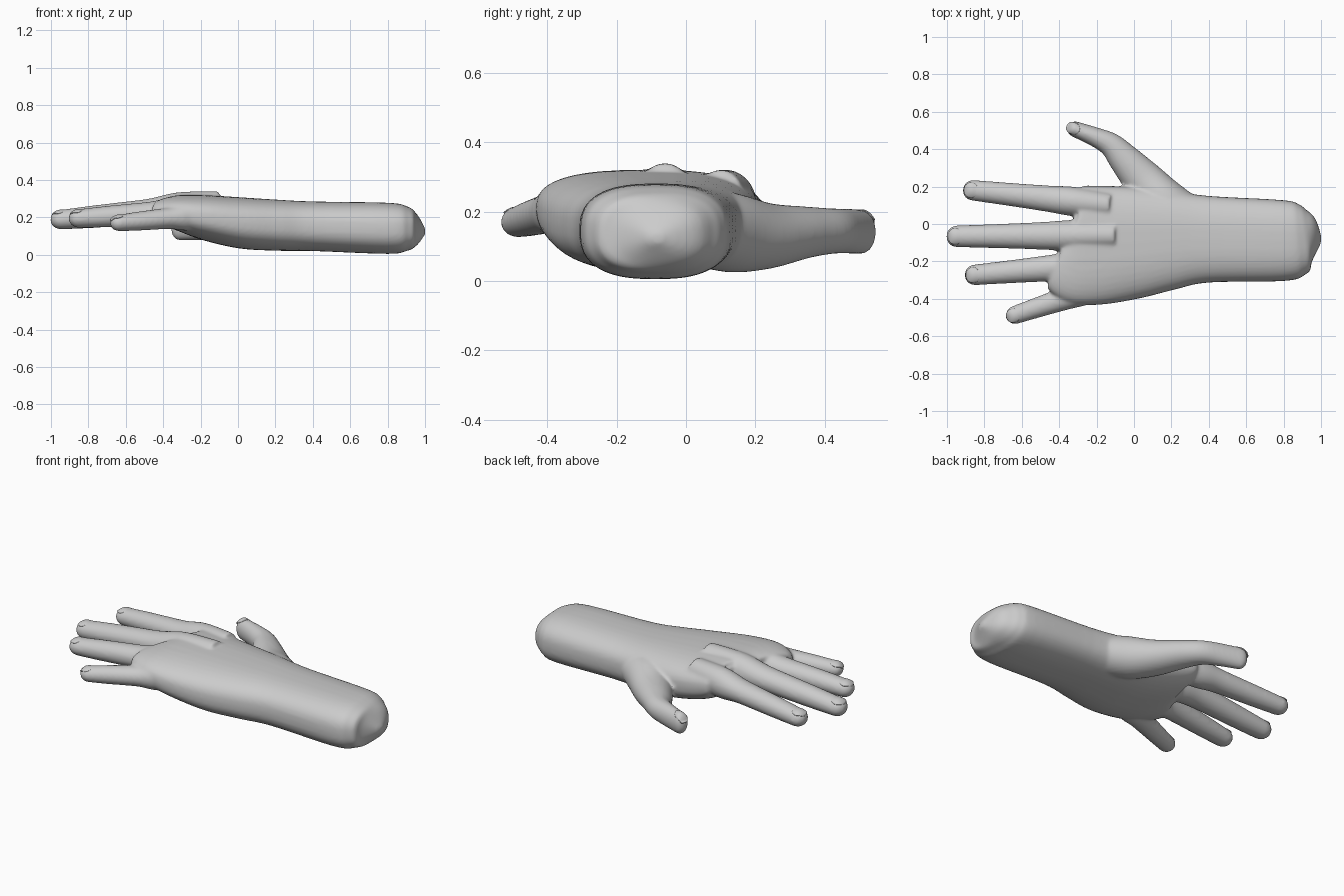
import bpy, bmesh, math
from mathutils import Vector

cube = bpy.data.objects.get("Cube")
if cube:
    bpy.data.objects.remove(cube)

skin = bpy.data.materials.new("plain grey")
skin.use_nodes = True
grey = (0.6, 0.6, 0.6, 1)
skin.diffuse_color = grey
skin.node_tree.nodes["Principled BSDF"].inputs["Base Color"].default_value = grey


def spline(rows, steps=5):
    """Catmull-Rom interpolation through rows of numbers."""
    rows = [Vector(row) for row in rows]
    padded = [rows[0]] + rows + [rows[-1]]
    path = []
    for before, start, end, after in zip(padded, padded[1:], padded[2:], padded[3:]):
        enter, leave = (end - before) / 2, (after - start) / 2
        for i in range(steps):
            t = i / steps
            ease = t * t * (3 - 2 * t)
            path.append(start.lerp(end, ease) + enter * t * (1 - t) ** 2
                        - leave * t * t * (1 - t))
    return path + [rows[-1]]


def heading(start, end):
    """Level direction from one row to another."""
    return Vector((end[0] - start[0], end[1] - start[1], 0)).normalized()


def loft(bm, rows, power=2, sides=40):
    """Skin of rounded sections; each row is x, y, z, half width, half height."""
    rings = []
    for i, row in enumerate(rows):
        way = heading(rows[max(i - 1, 0)], rows[min(i + 1, len(rows) - 1)])
        side = Vector((-way.y, way.x, 0))
        ring = []
        for k in range(sides):
            angle = math.tau * k / sides
            c, s = math.cos(angle), math.sin(angle)
            across = math.copysign(abs(c) ** (2 / power), c) * row[3]
            rise = math.copysign(abs(s) ** (2 / power), s) * row[4]
            ring.append(bm.verts.new(Vector(row[:3]) + side * across + Vector((0, 0, rise))))
        rings.append(ring)
    for near, far in zip(rings, rings[1:]):
        for k in range(sides):
            j = (k + 1) % sides
            bm.faces.new((near[k], near[j], far[j], far[k]))
    bm.faces.new(rings[0][::-1])
    bm.faces.new(rings[-1])


def add_digit(bm, rows):
    """Finger with a rounded tip beyond its last row."""
    path = spline(rows)
    end = path[-1]
    way = heading(path[-2], end)
    for i in range(1, 7):
        angle = math.radians(14 * i)
        centre = Vector(end[:3]) + way * end[3] * math.sin(angle)
        shrink = math.cos(angle) ** 0.9
        path.append(Vector((*centre, end[3] * shrink, end[4] * shrink)))
    loft(bm, path)


def add_object(name, bm):
    bmesh.ops.recalc_face_normals(bm, faces=bm.faces)
    mesh = bpy.data.meshes.new(name)
    bm.to_mesh(mesh)
    bm.free()
    mesh.materials.append(skin)
    for polygon in mesh.polygons:
        polygon.use_smooth = True
    obj = bpy.data.objects.new(name, mesh)
    bpy.context.collection.objects.link(obj)
    return obj


def add_nail(name, back, tip):
    """Thin domed plate lying on a fingertip."""
    way = heading(back, tip)
    side = Vector((-way.y, way.x, 0))
    bm = bmesh.new()
    bmesh.ops.create_grid(bm, x_segments=12, y_segments=12, size=1)
    for vert in bm.verts:
        u, w = vert.co.x, vert.co.y
        along = 0.037 * u * math.sqrt(1 - w * w / 2) + 0.012
        turn = 0.75 * w * math.sqrt(1 - u * u / 2)
        dome = math.sqrt(1 - turn ** 2) * math.sqrt(max(0.1, 1 - (max(along, 0) / tip[3]) ** 2))
        vert.co = Vector(tip[:3]) + way * along + side * turn * tip[3]
        vert.co.z += tip[4] * dome - 0.001
    plate = add_object(name + "_nail", bm)
    solid = plate.modifiers.new("thickness", "SOLIDIFY")
    solid.thickness = 0.004
    solid.offset = 0


hand = bmesh.new()

# Forearm and palm: x, low y, high y, low z, high z
outline = [
    (1, -.11, -.07, .11, .14), (.95, -.22, .05, .045, .225),
    (.9, -.275, .1, .02, .26), (.8, -.305, .127, .005, .278),
    (.4, -.313, .15, .02, .285), (.2, -.352, .18, .022, .295),
    (0, -.4, .2, .035, .308), (-.2, -.432, .205, .082, .32),
    (-.32, -.42, .2, .13, .318), (-.37, -.34, .15, .16, .295),
]
sections = [(x, (left + right) / 2, (low + high) / 2, (right - left) / 2, (high - low) / 2)
            for x, left, right, low, high in spline(outline)]
loft(hand, sections, power=2.6)

# Shared finger taper: place from knuckle to tip, width factor, height factor
taper = [(-.35, 1.2, 1.4), (0, 1.42, 1.65), (.25, 1.28, 1.28),
         (.5, 1.17, 1.18), (.75, 1.08, 1.1), (1, 1, .97)]

# Each finger: knuckle, tip, tip radius
fingers = {
    "index": ((-.32, .12, .235), (-.86, .18, .195), .055),
    "middle": ((-.32, -.062, .245), (-.945, -.066, .188), .058),
    "ring": ((-.32, -.225, .23), (-.85, -.272, .194), .055),
    "little": ((-.27, -.365, .205), (-.635, -.486, .17), .049),
}
digits = {}
for name, (knuckle, tip, radius) in fingers.items():
    rows = []
    for place, wide, tall in taper:
        spot = Vector(knuckle).lerp(Vector(tip), place)
        rows.append((*spot, radius * wide, radius * tall * 0.93))
    digits[name] = rows

# Thumb: x, y, z, half width, half height
digits["thumb"] = [
    (.3, .02, .15, .12, .1), (.16, .125, .14, .12, .115),
    (.05, .235, .13, .108, .095), (-.05, .345, .14, .085, .075),
    (-.12, .42, .144, .066, .066), (-.2, .462, .144, .053, .065),
    (-.315, .507, .142, .042, .064),
]
for name, rows in digits.items():
    add_digit(hand, rows)
    add_nail(name, rows[-2], rows[-1])

# Fuse the arm, palm and digits into a single smooth skin
body = add_object("hand_and_forearm", hand)
remesh = body.modifiers.new("fuse", "REMESH")
remesh.mode = "VOXEL"
remesh.voxel_size = 0.009
remesh.use_smooth_shade = True
relax = body.modifiers.new("relax", "SMOOTH")
relax.factor = 0.5
relax.iterations = 8
